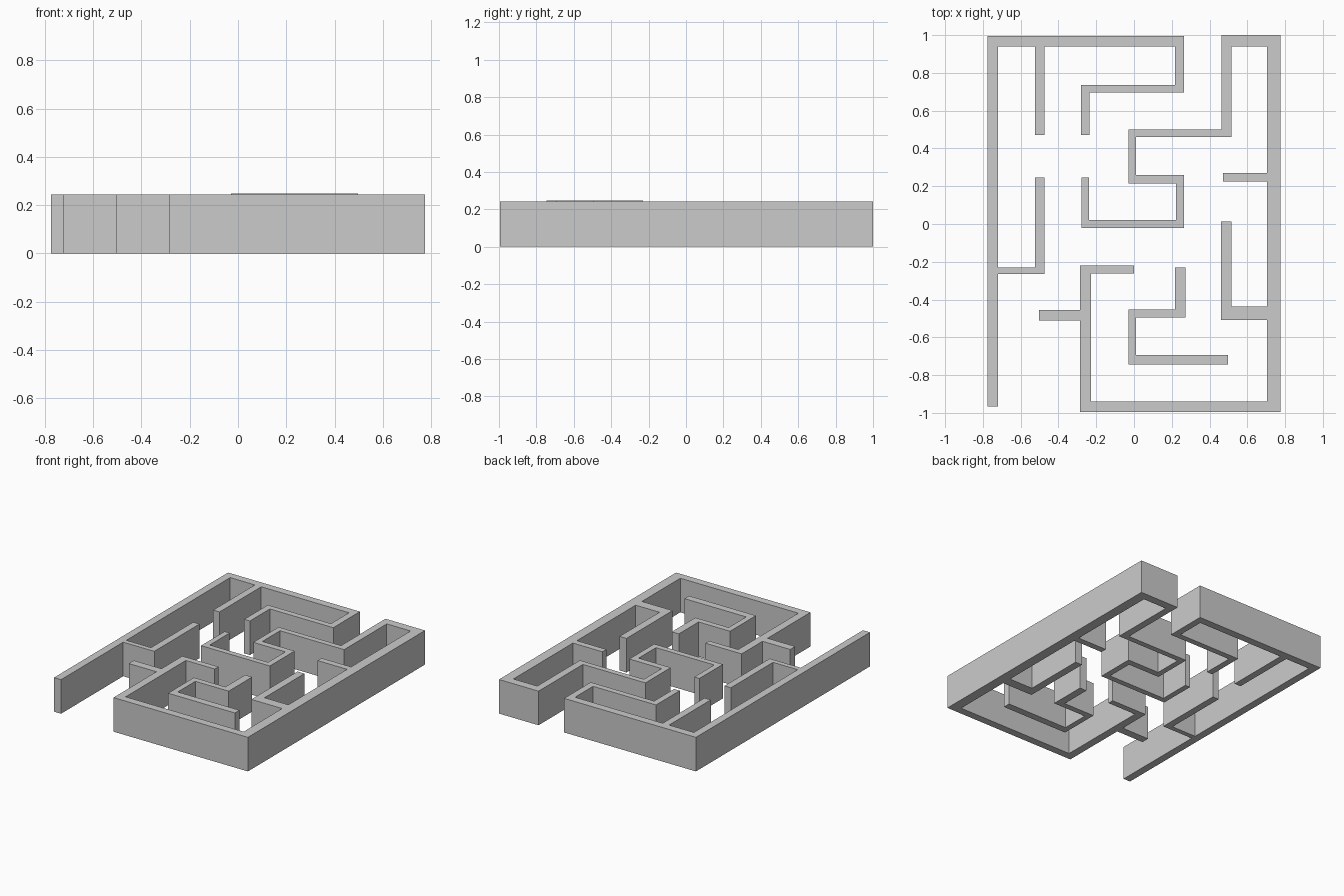
import bpy, bmesh


def wall(name, outline, height):
    """Extrude a counter-clockwise floor plan into a closed solid."""
    bm = bmesh.new()
    base = bm.faces.new([bm.verts.new((x, y, 0)) for x, y in outline])
    ext = bmesh.ops.extrude_face_region(bm, geom=[base], use_keep_orig=True)
    top = [v for v in ext["geom"] if isinstance(v, bmesh.types.BMVert)]
    bmesh.ops.translate(bm, verts=top, vec=(0, 0, height))
    bmesh.ops.recalc_face_normals(bm, faces=bm.faces)
    mesh = bpy.data.meshes.new(name)
    bm.to_mesh(mesh)
    bm.free()
    obj = bpy.data.objects.new(name, mesh)
    bpy.context.collection.objects.link(obj)
    return obj


# Left and back boundary with its inner branches
wall("left_maze_wall", [
    (-.775, -.965), (-.72, -.965), (-.72, -.265), (-.475, -.265),
    (-.475, .245), (-.525, .245), (-.525, -.23), (-.72, -.23),
    (-.72, .94), (-.525, .94), (-.525, .47), (-.475, .47),
    (-.475, .94), (.217, .94), (.217, .737), (-.28, .737),
    (-.28, .47), (-.235, .47), (-.235, .695), (.265, .695),
    (.265, .995), (-.775, .995)], .243)

# Right and front boundary with the winding centre branch
wall("right_maze_wall", [
    (-.285, -.995), (.775, -.995), (.775, 1), (.463, 1),
    (.463, .50), (-.03, .50), (-.03, .215), (.223, .215),
    (.223, .02), (-.237, .02), (-.237, .245), (-.277, .245),
    (-.277, -.02), (.265, -.02), (.265, .26), (.01, .26),
    (.01, .46), (.515, .46), (.515, .94), (.703, .94),
    (.703, .27), (.47, .27), (.47, .225), (.703, .225),
    (.703, -.437), (.515, -.437), (.515, .013), (.46, .013),
    (.46, -.507), (.703, -.507), (.703, -.94), (-.228, -.94),
    (-.228, -.262), (0, -.262), (0, -.22), (-.285, -.22),
    (-.285, -.455), (-.503, -.455), (-.503, -.512), (-.285, -.512)], .243)

# Free-standing zigzag, slightly taller
wall("zigzag_wall", [
    (-.03, -.745), (.497, -.745), (.497, -.693), (.01, -.693),
    (.01, -.495), (.273, -.495), (.273, -.23), (.218, -.23),
    (.218, -.453), (-.03, -.453)], .247)
